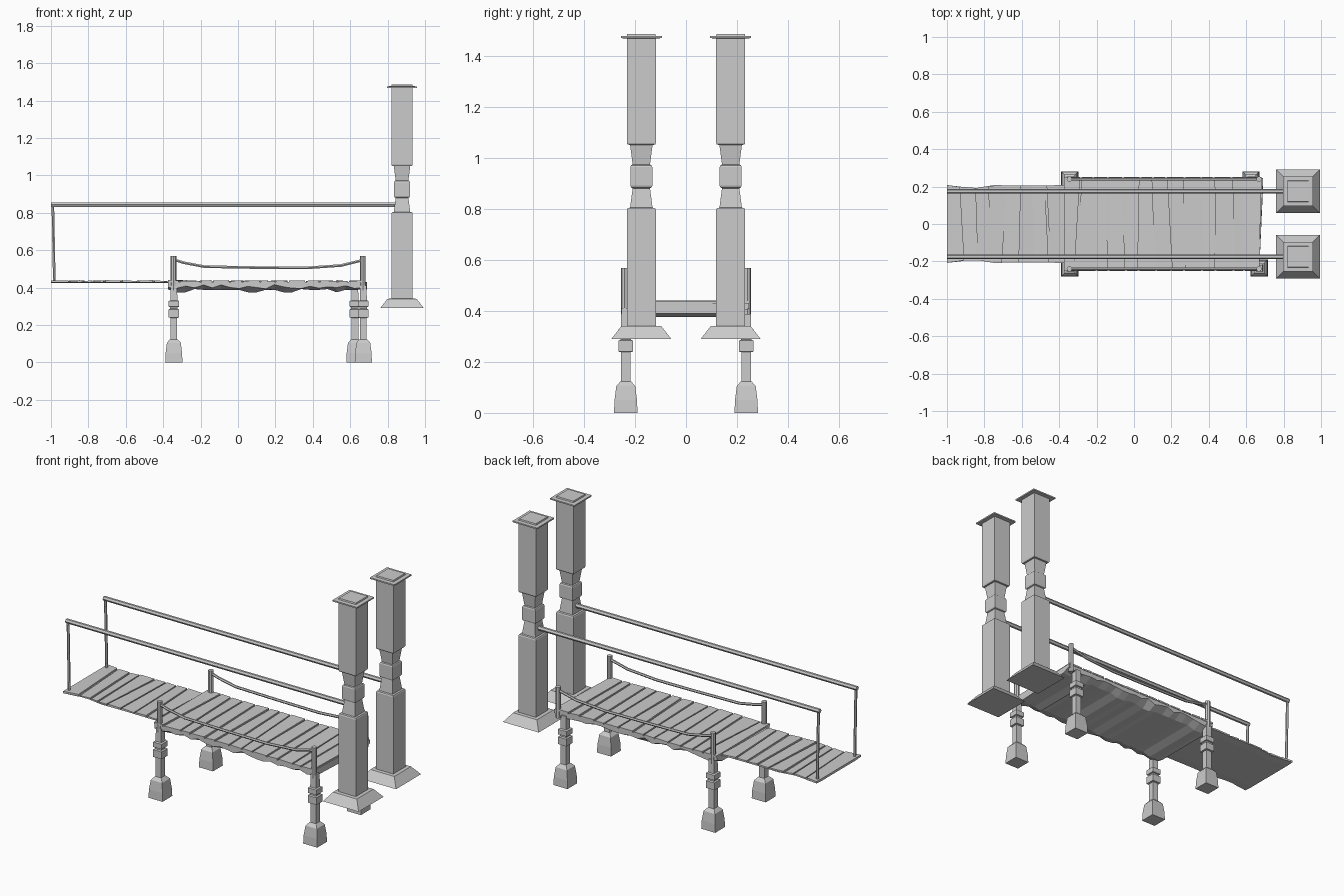
import bpy, bmesh, math, random
from mathutils import Vector

if "Cube" in bpy.data.objects:
    bpy.data.objects.remove(bpy.data.objects["Cube"])

random.seed(4)


def finish(name, bm):
    bmesh.ops.recalc_face_normals(bm, faces=bm.faces)
    me = bpy.data.meshes.new(name)
    bm.to_mesh(me)
    bm.free()
    ob = bpy.data.objects.new(name, me)
    bpy.context.collection.objects.link(ob)
    return ob


def loft(bm, rings):
    """Skin a list of equally sized point rings and cap both ends."""
    vr = [[bm.verts.new(p) for p in r] for r in rings]
    n = len(vr[0])
    for a, b in zip(vr, vr[1:]):
        for i in range(n):
            bm.faces.new((a[i], a[(i + 1) % n], b[(i + 1) % n], b[i]))
    bm.faces.new(vr[0])
    bm.faces.new(vr[-1])


def turned_square(name, x, y, profile):
    """Square post from (half width, height) pairs."""
    bm = bmesh.new()
    loft(bm, [[(x + sx * h, y + sy * h, z) for sx, sy in ((-1, -1), (1, -1), (1, 1), (-1, 1))]
              for h, z in profile])
    return finish(name, bm)


def bar(name, pts, r, sides=6):
    """Faceted round bar along a path in the xz plane."""
    pts = [Vector(p) for p in pts]
    rings = []
    for i, p in enumerate(pts):
        d = (pts[min(i + 1, len(pts) - 1)] - pts[max(i - 1, 0)]).normalized()
        u = Vector((0, 1, 0))
        v = d.cross(u)
        rings.append([p + r * (u * math.cos(a) + v * math.sin(a))
                      for a in (2 * math.pi * k / sides for k in range(sides))])
    bm = bmesh.new()
    loft(bm, rings)
    return finish(name, bm)


COLUMN = [(.117, .29), (.078, .34), (.057, .341), (.057, .795), (.054, .802), (.044, .804),
          (.034, .88), (.040, .883), (.043, .89), (.043, .963), (.040, .97), (.034, .973),
          (.044, 1.05), (.054, 1.051), (.057, 1.058), (.057, 1.467), (.08, 1.468),
          (.08, 1.476), (.057, 1.477), (.055, 1.485)]
LEG = [(.046, 0), (.044, .05), (.037, .105), (.022, .122), (.018, .123), (.018, .238),
       (.028, .24), (.028, .283), (.020, .287), (.020, .296), (.028, .298), (.028, .328),
       (.019, .332), (.017, .41)]

for side, s in (("front", -1), ("back", 1)):
    # tall gate column and four-square pier legs
    turned_square(side + "_column", .877, s * .175, COLUMN)
    turned_square(side + "_left_leg", -.343, s * .236, LEG)
    turned_square(side + "_right_leg", .67 if s < 0 else .625, s * .236, LEG)

    # high handrail with its thin end post
    y = s * .175
    bar(side + "_handrail", [(-1, y, .843), (.84, y, .843)], .013)
    bar(side + "_handrail_post", [(-.982, y, .43), (-.99, y, .84)], .008)

    # short deck posts with a sagging rope between them
    y = s * .24
    for end, x in (("left", -.345), ("right", .668)):
        post = bar(f"{side}_{end}_rope_post", [(x, y, .385), (x, y, .56), (x, y, .568)], .015, 8)
    bar(side + "_rope", [(-.345, y, .55), (-.29, y, .533), (-.18, y, .512), (.1, y, .507),
                         (.36, y, .505), (.55, y, .518), (.668, y, .547)], .008)


def slab(name, stations):
    """Deck body: each station is (x front, x back, half width, top, mid front, mid back, bottom)."""
    bm = bmesh.new()
    loft(bm, [[(xf, -w, t), (xf, -w, mf), (xf, -w + .05, b), (xb, w - .05, b),
               (xb, w, mb), (xb, w, t)] for xf, xb, w, t, mf, mb, b in stations])
    return finish(name, bm)


# main deck body with a ragged lower edge
rag = []
for i in range(23):
    x = -.375 + i * 1.045 / 22
    low = random.choice((.392, .39, .388, .375))
    rag.append((x, x + (.02 if i == 22 else 0), .247, .43,
                random.uniform(.393, .42), random.uniform(.393, .42), low))
slab("deck_body", rag)

# thin ramp sheet with wavy sides
WAVE = [(-1, .208), (-.93, .2), (-.87, .188), (-.75, .208), (-.6, .205), (-.36, .208)]
slab("ramp_body", [(x, x, w, .43, .427, .427, .424) for x, w in WAVE])


def ramp_half(x):
    for (x0, w0), (x1, w1) in zip(WAVE, WAVE[1:]):
        if x <= x1:
            return w0 + (w1 - w0) * (x - x0) / (x1 - x0)
    return WAVE[-1][1]


def planks(name, x0, x1, count, half):
    """Row of uneven planks with skewed narrow gaps."""
    cuts = [(x0, x0)]
    for i in range(1, count):
        x = x0 + (x1 - x0) * i / count + random.uniform(-.012, .012)
        k = random.uniform(-.015, .015)
        cuts.append((x - k, x + k))
    cuts.append((x1 - .008, x1 + .008))
    g = .005
    bm = bmesh.new()
    for (af, ab), (bf, bb) in zip(cuts, cuts[1:]):
        base = [(af + g, -half(af)), (bf - g, -half(bf)), (bb - g, half(bb)), (ab + g, half(ab))]
        tops = [.436 + random.uniform(-.002, .004) for _ in base]
        if af < x0 + .001:
            base[0], base[3] = (x0, -half(x0)), (x0, half(x0))
        loft(bm, [[(x, y, .428) for x, y in base],
                  [(x, y, t) for (x, y), t in zip(base, tops)]])
    return finish(name, bm)


planks("ramp_planks", -1, -.38, 8, ramp_half)
planks("deck_planks", -.375, .68, 13, lambda x: .25)
